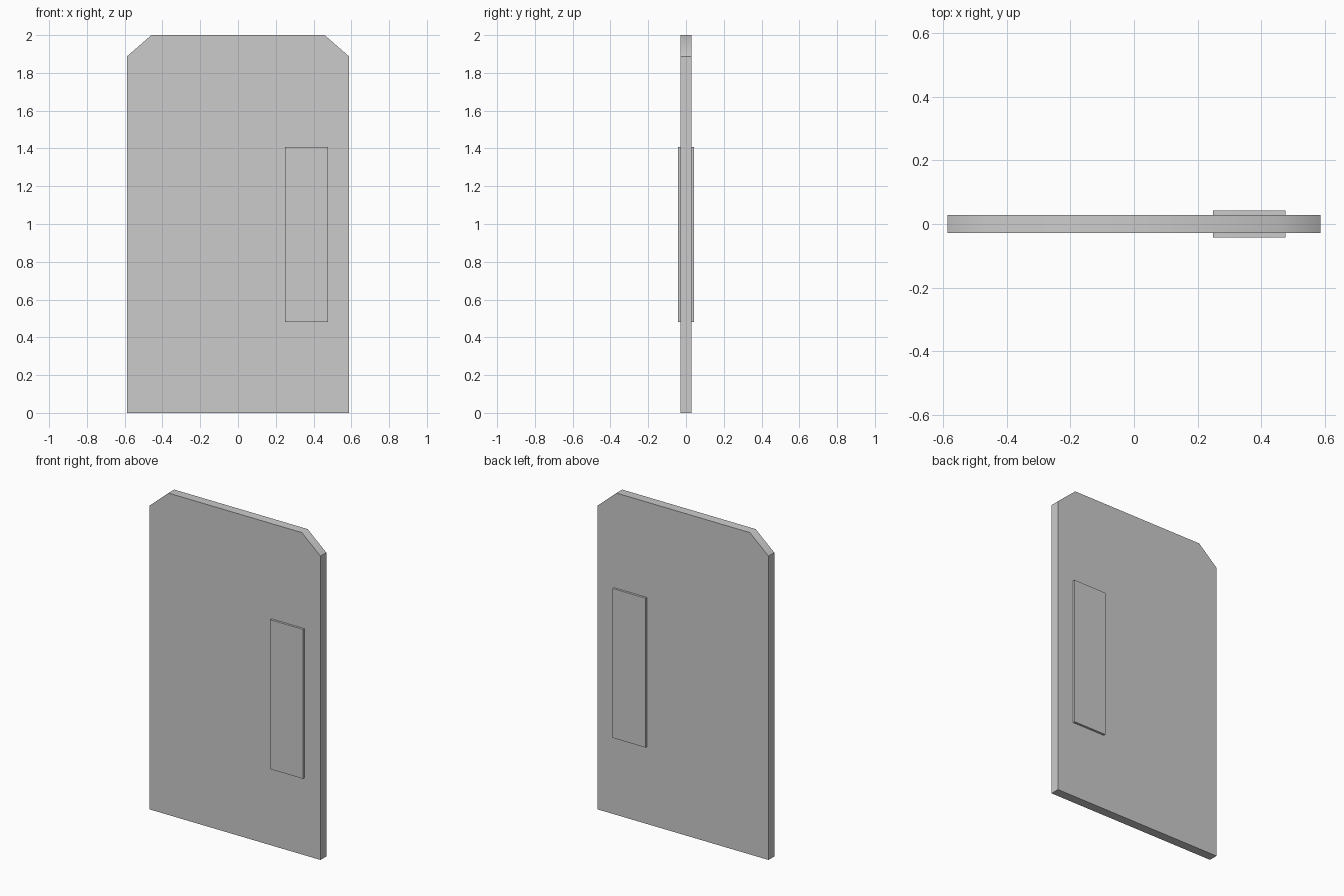
import bpy, bmesh, math

if "Cube" in bpy.data.objects:
    bpy.data.objects.remove(bpy.data.objects["Cube"])


def prism(name, outline, depth):
    """Extrude an x-z outline symmetrically about y = 0."""
    bm = bmesh.new()
    face = bm.faces.new([bm.verts.new((x, -depth / 2, z)) for x, z in outline])
    new = bmesh.ops.extrude_face_region(bm, geom=[face])["geom"]
    bmesh.ops.translate(bm, vec=(0, depth, 0),
                        verts=[v for v in new if isinstance(v, bmesh.types.BMVert)])
    bmesh.ops.recalc_face_normals(bm, faces=bm.faces)
    mesh = bpy.data.meshes.new(name)
    bm.to_mesh(mesh)
    bm.free()
    obj = bpy.data.objects.new(name, mesh)
    bpy.context.collection.objects.link(obj)
    return obj


# Slab with clipped top corners (right half mirrored to the left)
half = [(0.587, 0), (0.587, 1.888), (0.459, 2)]
slab = prism("slab", half + [(-x, z) for x, z in reversed(half)], 0.057)

# Soft blend between top edge and corner cuts, other edges sharp
bpy.context.view_layer.objects.active = slab
slab.select_set(True)
bpy.ops.object.shade_smooth_by_angle(angle=math.radians(45))

# Handle plate, raised slightly on both faces
prism("handle_plate", [(0.248, 0.48), (0.476, 0.48), (0.476, 1.408), (0.248, 1.408)], 0.084)
